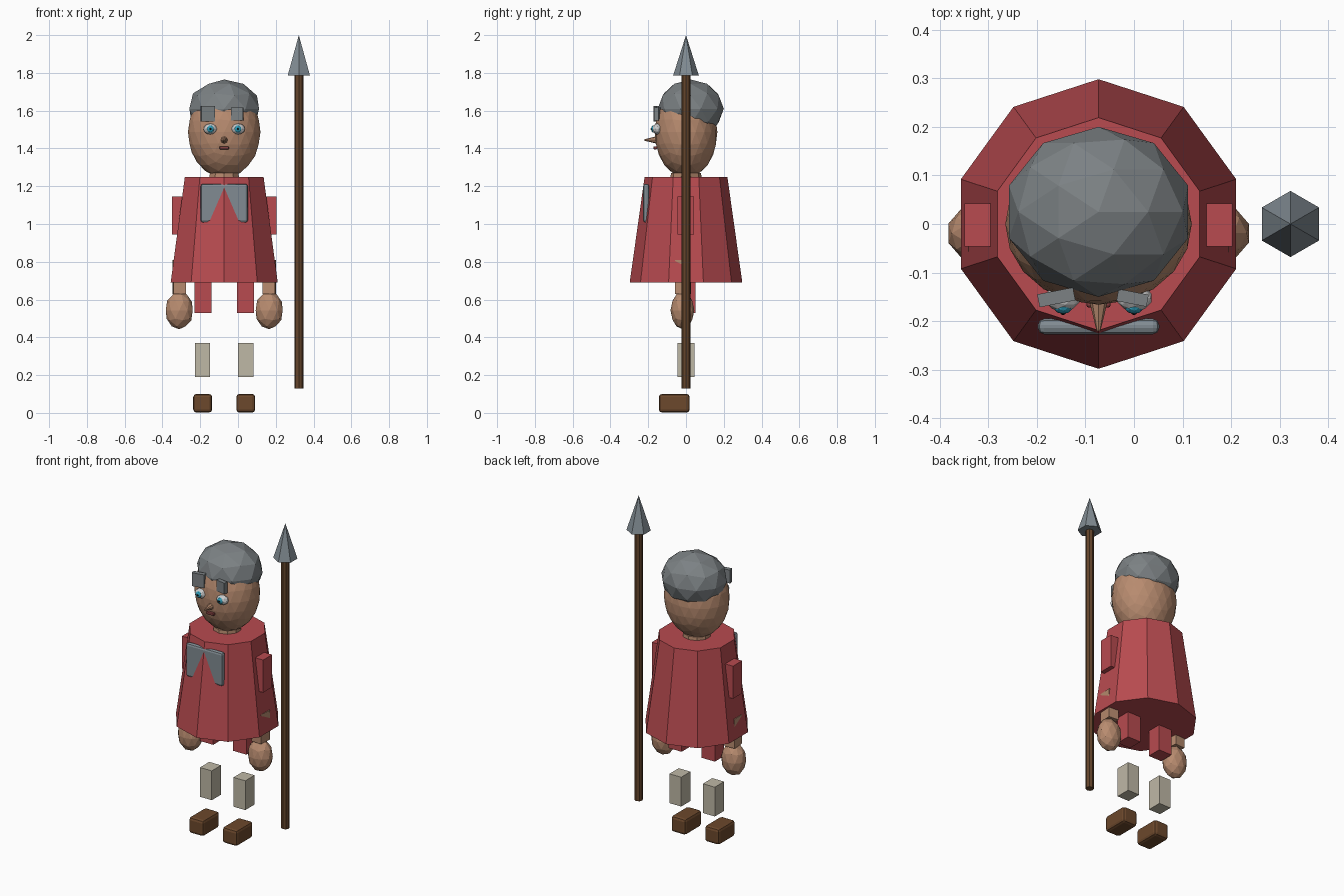
import bpy
from math import radians, pi

if "Cube" in bpy.data.objects:
    bpy.data.objects.remove(bpy.data.objects["Cube"])

CX = -0.073  # body centre line; the spear stands to its side


def mat(name, r, g, b):
    m = bpy.data.materials.new(name)
    m.diffuse_color = (r, g, b, 1)
    m.use_nodes = True
    m.node_tree.nodes["Principled BSDF"].inputs["Base Color"].default_value = m.diffuse_color
    return m


SKIN = mat("skin", 0.48, 0.26, 0.16)
RED = mat("red_cloth", 0.48, 0.07, 0.08)
WOOD = mat("wood", 0.13, 0.06, 0.025)
LEATHER = mat("leather", 0.15, 0.065, 0.025)
STEEL = mat("steel", 0.22, 0.26, 0.29)
HAIR = mat("grey_hair", 0.2, 0.22, 0.23)
STOCKING = mat("stocking", 0.52, 0.48, 0.38)
WHITE = mat("eye_white", 0.85, 0.85, 0.85)
BLUE = mat("iris_blue", 0.03, 0.35, 0.5)
BLACK = mat("pupil_black", 0.01, 0.01, 0.01)
LIP = mat("lip", 0.22, 0.05, 0.05)


def finish(name, material, scale=None):
    ob = bpy.context.object
    ob.name = name
    if scale:
        ob.scale = scale
    ob.data.materials.append(material)
    return ob


def ball(name, loc, radii, material, detail=2):
    bpy.ops.mesh.primitive_ico_sphere_add(subdivisions=detail, radius=1, location=loc)
    return finish(name, material, radii)


def box(name, loc, size, material, turn=0, bevel=0):
    bpy.ops.mesh.primitive_cube_add(size=1, location=loc, rotation=(0, 0, radians(turn)))
    ob = finish(name, material, size)
    if bevel:
        bpy.ops.object.transform_apply(location=False, rotation=False, scale=True)
        mod = ob.modifiers.new("bevel", "BEVEL")
        mod.width = bevel
        mod.segments = 2
    return ob


def cone(name, loc, r1, r2, depth, sides, material, rot=(0, 0, 0)):
    bpy.ops.mesh.primitive_cone_add(vertices=sides, radius1=r1, radius2=r2,
                                    depth=depth, location=loc, rotation=rot)
    return finish(name, material)


# Robe, neck, head and hair cap
cone("robe", (CX, 0, 0.97), 0.298, 0.219, 0.56, 10, RED)
cone("neck", (CX, 0, 1.235), 0.085, 0.08, 0.07, 10, SKIN)
ball("head", (CX, 0, 1.487), (0.192, 0.166, 0.242), SKIN, 3)
ball("hair", (CX, 0.025, 1.61), (0.194, 0.175, 0.155), HAIR)

# Face
cone("nose", (CX, -0.185, 1.445), 0.021, 0.004, 0.07, 8, SKIN, (pi / 2, 0, 0))
box("mouth", (CX, -0.162, 1.403), (0.05, 0.02, 0.016), LIP, bevel=0.005)
box("left_eyebrow", (-0.16, -0.151, 1.583), (0.075, 0.027, 0.082), HAIR, 11)
box("right_eyebrow", (-0.003, -0.152, 1.583), (0.063, 0.025, 0.068), HAIR, -11)

# Breastplate, partly sunk into the robe front
box("breastplate", (CX, -0.211, 1.11), (0.25, 0.032, 0.205), STEEL, bevel=0.013)

# Paired parts on both sides of the centre line
for label, s in (("left", -1), ("right", 1)):
    def at(x, y, z):
        return (CX + s * x, y, z)

    ball(label + "_eye", at(0.074, -0.152, 1.503), (0.037, 0.028, 0.029), WHITE)
    ball(label + "_iris", at(0.073, -0.172, 1.503), (0.019, 0.013, 0.02), BLUE)
    ball(label + "_pupil", at(0.073, -0.182, 1.503), (0.007, 0.006, 0.007), BLACK, 1)
    box(label + "_sleeve", at(0.231, -0.002, 1.045), (0.09, 0.088, 0.2), RED)
    box(label + "_forearm", at(0.238, -0.015, 0.72), (0.066, 0.08, 0.18), SKIN, -s * 4)
    ball(label + "_hand", at(0.238, -0.019, 0.543), (0.075, 0.063, 0.1), SKIN)
    box(label + "_thigh", at(0.113, 0.005, 0.63), (0.09, 0.09, 0.2), RED)
    box(label + "_shin", at(0.114, 0, 0.28), (0.08, 0.09, 0.18), STOCKING)
    box(label + "_shoe", at(0.114, -0.062, 0.051), (0.1, 0.163, 0.098), LEATHER, bevel=0.016)

# Spear
cone("spear_shaft", (0.322, 0, 0.96), 0.024, 0.024, 1.66, 8, WOOD)
cone("spear_head", (0.322, 0, 1.893), 0.068, 0, 0.214, 6, STEEL)
